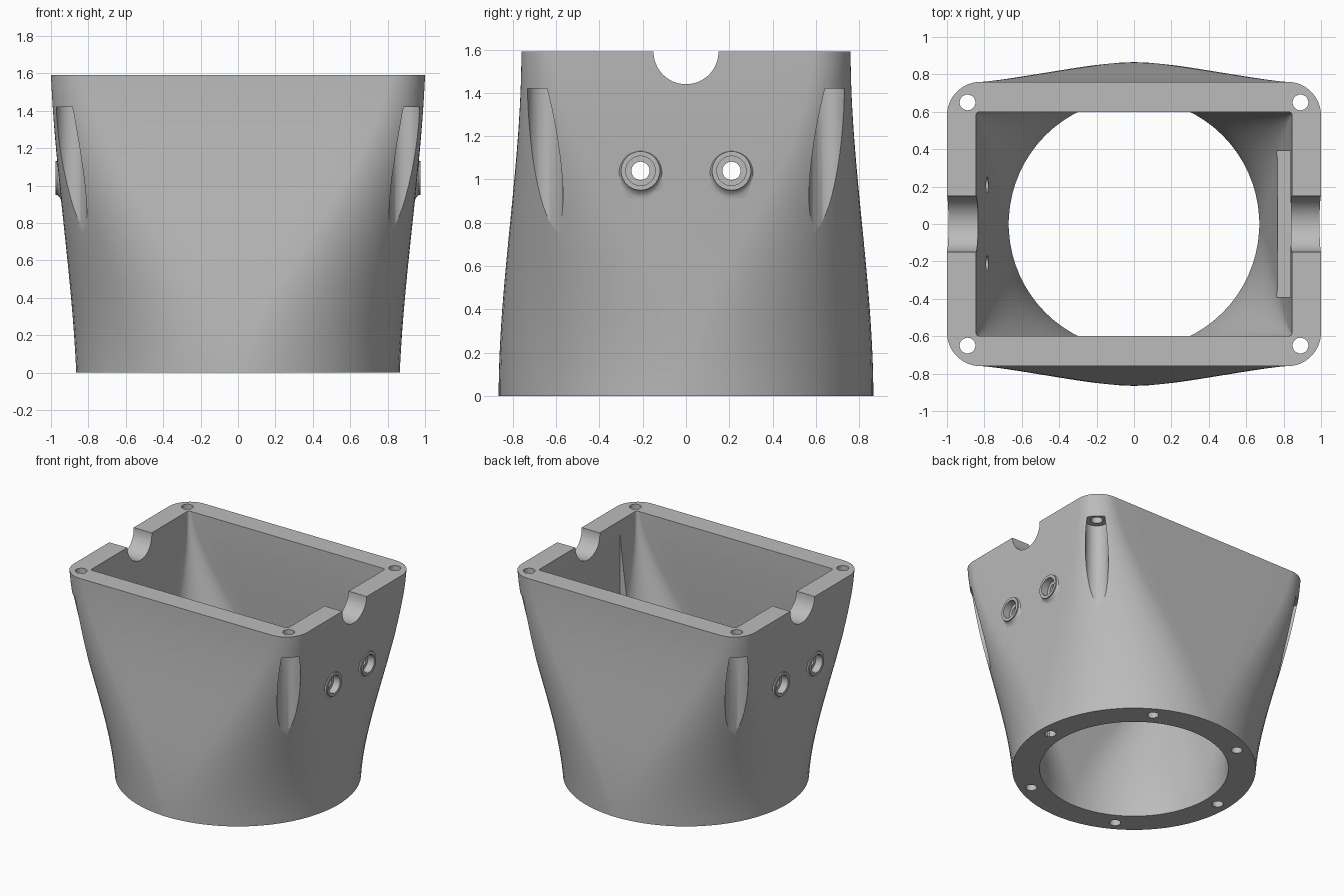
import bpy, bmesh, math
from math import cos, sin, radians, pi

if "Cube" in bpy.data.objects:
    bpy.data.objects.remove(bpy.data.objects["Cube"], do_unlink=True)

HEIGHT = 1.59
grey = bpy.data.materials.new("plain grey")
grey.use_nodes = True
grey.diffuse_color = (0.5, 0.5, 0.5, 1)
grey.node_tree.nodes["Principled BSDF"].inputs["Base Color"].default_value = (0.5, 0.5, 0.5, 1)


def section(radius, half_x, half_y, corner, fx, fy, arc=16, flat=8):
    """Blend between a circle and a rounded rectangle, as a list of (x, y)."""
    rect, angles = [], []
    for k in range(4):
        sx, sy = ((1, 1), (-1, 1), (-1, -1), (1, -1))[k]
        for i in range(arc + 1):
            a = radians(90 * (k + i / arc))
            rect.append((sx * (half_x - corner) + corner * cos(a),
                         sy * (half_y - corner) + corner * sin(a)))
            angles.append(radians(90 * k + 3 + 84 * i / arc))
    points = []
    for i, (p, a) in enumerate(zip(rect, angles)):
        q, b = rect[(i + 1) % len(rect)], angles[(i + 1) % len(rect)]
        if b < a:
            b += 2 * pi
        steps = flat if i % (arc + 1) == arc else 1      # straight sides get extra points
        for j in range(steps):
            u = j / steps
            c = a + (b - a) * u
            points.append(((1 - fx) * radius * cos(c) + fx * (p[0] + (q[0] - p[0]) * u),
                           (1 - fy) * radius * sin(c) + fy * (p[1] + (q[1] - p[1]) * u)))
    return points


def ease(t):
    return t * t * (3 - 2 * t)


def add_object(name, bm):
    mesh = bpy.data.meshes.new(name)
    bmesh.ops.recalc_face_normals(bm, faces=bm.faces)
    bm.to_mesh(mesh)
    bm.free()
    ob = bpy.data.objects.new(name, mesh)
    bpy.context.collection.objects.link(ob)
    return ob


# Shell: round base lofted to a rectangular rim, outside up and inside down
rings = []
STEPS = 28
for i in range(STEPS + 1):
    t = i / STEPS
    rings.append((HEIGHT * t, section(0.865, 1.0, 0.76, 0.18, (t + ease(t)) / 2, ease(t))))
COLLAR = 0.12
for i in range(STEPS, -1, -1):
    t = i / STEPS
    rings.append((COLLAR + (HEIGHT - COLLAR) * t,
                  section(0.67, 0.845, 0.60, 0.02, (t + ease(t)) / 2, ease(t))))
rings.append((0, section(0.67, 0.845, 0.60, 0.02, 0, 0)))

bm = bmesh.new()
loops = [[bm.verts.new((x, y, z)) for x, y in pts] for z, pts in rings]
for a, b in zip(loops, loops[1:] + loops[:1]):
    for i in range(len(a)):
        j = (i + 1) % len(a)
        bm.faces.new((a[i], a[j], b[j], b[i]))
bmesh.ops.triangulate(bm, faces=[f for f in bm.faces])
body = add_object("adapter_housing", bm)


def combine(tool, operation):
    mod = body.modifiers.new("combine", "BOOLEAN")
    mod.operation, mod.solver, mod.object = operation, "EXACT", tool
    bpy.context.view_layer.objects.active = body
    bpy.ops.object.modifier_apply(modifier=mod.name)
    bpy.data.objects.remove(tool, do_unlink=True)


def lathe(name, profile, origin, side=0, sides=40):
    """Spin (radius, height) points about z, or about x when side is +1 or -1."""
    bm = bmesh.new()
    loops = []
    for r, h in profile:
        loop = []
        for i in range(sides):
            a = 2 * pi * i / sides
            u, v = r * cos(a), r * sin(a)
            p = (side * h, u, v) if side else (u, v, h)
            loop.append(bm.verts.new([p[n] + origin[n] for n in range(3)]))
        loops.append(loop)
    for a, b in zip(loops, loops[1:]):
        for i in range(sides):
            j = (i + 1) % sides
            bm.faces.new((a[i], a[j], b[j], b[i]))
    bm.faces.new(loops[0])
    bm.faces.new(loops[-1])
    return add_object(name, bm)


# Flared screw bosses on both sides
for side in (1, -1):
    for y in (-0.21, 0.21):
        profile = [(0.15, 0.88), (0.15, 0.935), (0.12, 0.944), (0.1, 0.956), (0.09, 0.968), (0.09, 0.976)]
        combine(lathe("boss", profile, (0, y, 1.04), side), "UNION")

for side in (1, -1):
    # Flat pocket in the inner side wall
    bm = bmesh.new()
    bmesh.ops.create_cube(bm, size=1)
    for v in bm.verts:
        v.co = (side * (0.68 + 0.32 * v.co.x), 0.78 * v.co.y, 1.205 + 0.57 * v.co.z)
    combine(add_object("pocket", bm), "DIFFERENCE")

    # Stepped boss holes
    for y in (-0.21, 0.21):
        profile = [(0.042, 0.7), (0.042, 0.92), (0.068, 0.92), (0.068, 1.1)]
        combine(lathe("boss_hole", profile, (0, y, 1.04), side), "DIFFERENCE")

    # Half-round notch in the rim
    combine(lathe("notch", [(0.15, 0.7), (0.15, 1.1)], (0, 0, HEIGHT), side, 64), "DIFFERENCE")

    # Corner bolt holes opening into scalloped clearances
    for y in (-0.65, 0.65):
        profile = [(0.082, 0.4), (0.082, 1.42), (0.042, 1.42), (0.042, 1.7)]
        combine(lathe("corner_hole", profile, (side * 0.89, y, 0)), "DIFFERENCE")

# Ring of screw holes under the base
for k in range(6):
    a = radians(60 * k)
    hole = lathe("base_hole", [(0.04, -0.1), (0.04, 0.2)], (0.775 * cos(a), 0.775 * sin(a), 0), 0, 24)
    combine(hole, "DIFFERENCE")

body.data.materials.clear()
body.data.materials.append(grey)
bpy.ops.object.select_all(action="DESELECT")
body.select_set(True)
bpy.context.view_layer.objects.active = body
bpy.ops.object.shade_smooth_by_angle(angle=radians(30))
